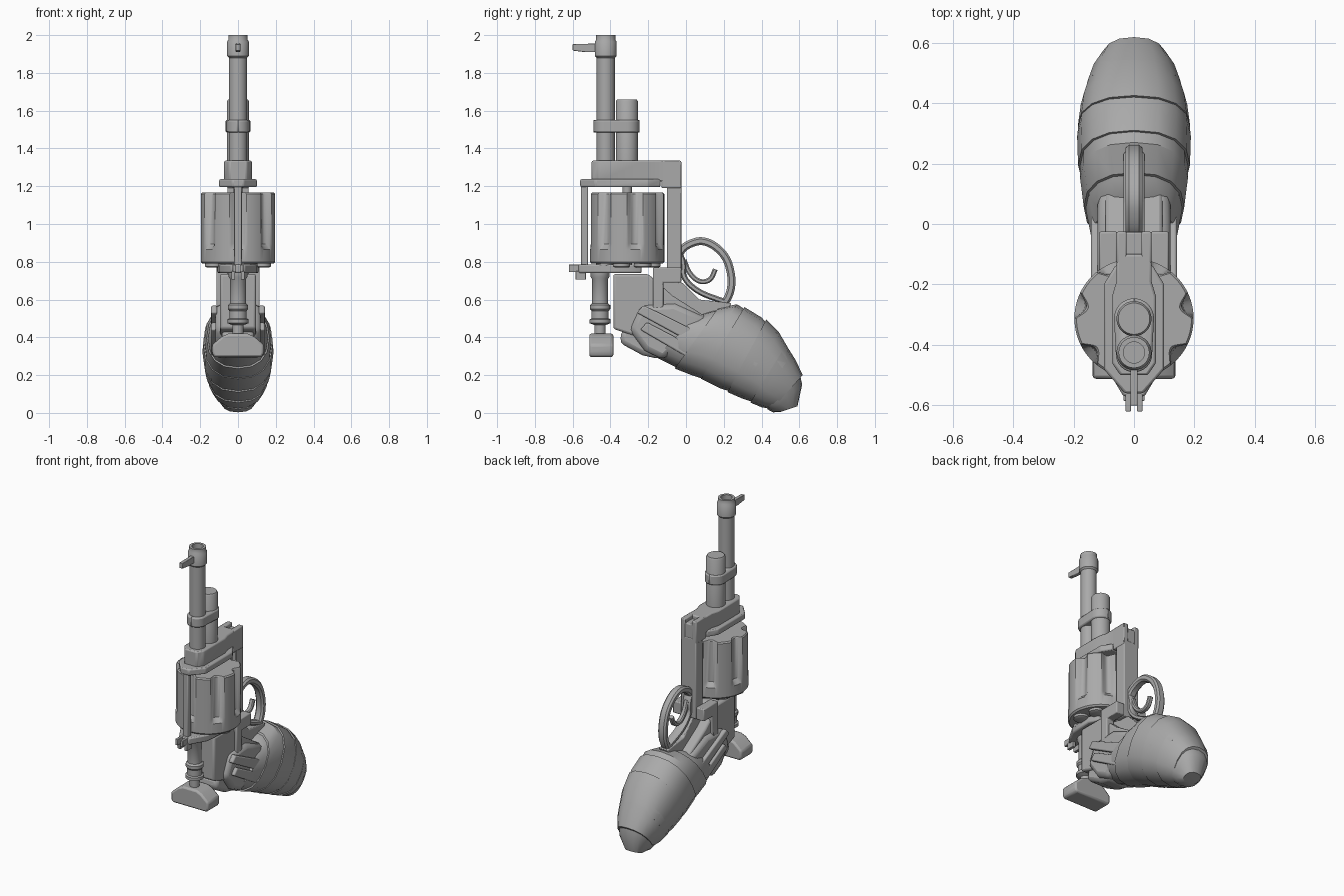
import bpy, math
from math import sin, cos, pi, radians
from mathutils import Vector

if "Cube" in bpy.data.objects:
    bpy.data.objects.remove(bpy.data.objects["Cube"], do_unlink=True)

steel = bpy.data.materials.new("plain grey")
steel.use_nodes = True
GREY = (0.4, 0.4, 0.4, 1)
steel.diffuse_color = GREY
steel.node_tree.nodes["Principled BSDF"].inputs["Base Color"].default_value = GREY


def finish(name, verts, faces, bevel=0, smooth=True):
    mesh = bpy.data.meshes.new(name)
    mesh.from_pydata(verts, [], faces)
    mesh.materials.append(steel)
    obj = bpy.data.objects.new(name, mesh)
    bpy.context.collection.objects.link(obj)
    bpy.ops.object.select_all(action="DESELECT")
    obj.select_set(True)
    bpy.context.view_layer.objects.active = obj
    bpy.ops.object.mode_set(mode="EDIT")
    bpy.ops.mesh.select_all(action="SELECT")
    bpy.ops.mesh.normals_make_consistent(inside=False)
    bpy.ops.object.mode_set(mode="OBJECT")
    if bevel:
        mod = obj.modifiers.new("soft edge", "BEVEL")
        mod.width, mod.segments, mod.limit_method = bevel, 2, "ANGLE"
    if smooth:
        bpy.ops.object.shade_smooth_by_angle(angle=radians(35))
    return obj


def loft(name, rings, closed=False, **kw):
    """Skin a list of rings that share one point count."""
    n, count = len(rings[0]), len(rings)
    faces = []
    for i in range(count if closed else count - 1):
        a, b = i * n, (i + 1) % count * n
        faces += [(a + j, a + (j + 1) % n, b + (j + 1) % n, b + j) for j in range(n)]
    if not closed:
        faces += [tuple(range(n)), tuple(range((count - 1) * n, count * n))]
    return finish(name, [p for r in rings for p in r], faces, **kw)


def turned(name, y, profile, x=0, n=28):
    """Upright turned part from (radius, height) pairs."""
    return loft(name, [[(x + r * cos(2 * pi * k / n), y + r * sin(2 * pi * k / n), z)
                        for k in range(n)] for r, z in profile])


def side_plate(name, outline, x0, x1, bevel=0.006):
    """Side outline in (y, z) given thickness across x."""
    return loft(name, [[(x, y, z) for y, z in outline] for x in (x0, x1)], bevel=bevel)


def flat_plate(name, half, z0, z1, bevel=0.008):
    """Half plan in (x, y), mirrored across x and raised from z0 to z1."""
    plan = half + [(-x, y) for x, y in reversed(half)]
    return loft(name, [[(x, y, z) for x, y in plan] for z in (z0, z1)], bevel=bevel)


def box(name, x0, x1, y0, y1, z0, z1, bevel=0.006):
    return side_plate(name, [(y0, z0), (y1, z0), (y1, z1), (y0, z1)], x0, x1, bevel)


# Barrel, the shorter tube behind it, and the band joining them
turned("barrel", -0.425, [(.048, 1.3), (.048, 1.88), (.058, 1.89), (.058, 1.965),
                          (.051, 1.975), (.051, 2.0), (.035, 2.0), (.035, 1.95)])
turned("rear_tube", -0.313, [(.058, 1.3), (.058, 1.65), (.052, 1.66)])
capsule = [(r * cos(a), cy + r * sin(a)) for r, cy, lo in ((.06, -.43, -90), (.066, -.312, 0))
           for a in [radians(lo + 90 * k / 8) for k in range(9)]]
flat_plate("barrel_band", capsule, 1.485, 1.55)
side_plate("front_sight", [(-.47, 1.91), (-.535, 1.91), (-.6, 1.918), (-.6, 1.953), (-.47, 1.955)],
           -.012, .012, .003)

# Cage around the cylinder
flat_plate("upper_block", [(.045, -.5), (.073, -.46), (.073, -.24), (.058, -.19), (.058, -.1)], 1.225, 1.335)
for s in (-1, 1):
    box("rear_block_cheek", s * .024, s * .058, -.13, -.025, 1.19, 1.335)
box("rear_sight_floor", -.03, .03, -.13, -.027, 1.19, 1.31)
flat_plate("upper_plate", [(.03, -.56), (.1, -.48), (.1, -.2), (.06, -.135)], 1.195, 1.237)
box("rear_strap", -.056, .056, -.1, -.025, .69, 1.22)
box("front_strap", -.02, .02, -.555, -.518, .78, 1.22)
flat_plate("lower_plate", [(.035, -.57), (.1, -.46), (.11, -.3), (.08, -.235)], .74, .785)
for s in (-1, 1):
    box("latch_prong", s * .01, s * .028, -.62, -.53, .745, .785, .003)
    box("latch_ear", s * .015, s * .035, -.585, -.53, .705, .75, .003)

# Fluted cylinder with seven chambers
CY, FLUTES, STEPS = -.312, 7, 20


def cylinder_ring(radius, z, depth):
    ring = []
    for k in range(FLUTES * STEPS):
        u = abs(k % STEPS - STEPS / 2) / (STEPS / 2)
        cut = depth * max(0, 1 - ((1 - u) / .48) ** 2)
        a = -pi / 2 + 2 * pi * k / (FLUTES * STEPS)
        ring.append(((radius - cut) * cos(a), CY + (radius - cut) * sin(a), z))
    return ring


loft("cylinder", [cylinder_ring(*v) for v in
                  ((.188, .79, 0), (.197, .8, 0), (.197, .865, 0), (.197, .895, .03),
                   (.197, 1.158, .035), (.19, 1.166, .035))])
turned("cylinder_pin", CY, [(.025, .75), (.025, 1.21)])
for k in range(FLUTES):
    a = -pi / 2 + 2 * pi * (k + .5) / FLUTES
    turned("cartridge_rim", CY + .132 * sin(a), [(.046, .795), (.046, .775), (.036, .77)],
           x=.132 * cos(a), n=16)

# Ejector rod and its wide knob
turned("ejector_tube", -.455, [(.05, .75), (.05, .72), (.043, .71), (.043, .58), (.054, .57),
                               (.054, .55), (.046, .54), (.046, .5), (.056, .495), (.056, .475),
                               (.03, .465), (.03, .4)])
knob = [(-.125, .295), (.125, .295), (.137, .315), (.137, .36), (.085, .405), (.05, .42),
        (-.05, .42), (-.085, .405), (-.137, .36), (-.137, .315)]
loft("ejector_knob", [[(x, y, z) for x, z in knob] for y in (-.512, -.385)], bevel=.014)

# Frame body and grip core
side_plate("frame_body", [(-.385, .735), (-.2, .735), (-.07, .62), (.12, .5), (-.1, .3), (-.25, .4),
                          (-.385, .445)], -.095, .095, .012)
side_plate("frame_spine", [(-.2, .72), (-.1, .7), (-.02, .69), (.07, .6), (.24, .58), (.2, .5), (-.1, .5)],
           -.034, .034)
side_plate("grip_core", [(-.24, .57), (-.06, .58), (.12, .5), (-.12, .28), (-.22, .33), (-.3, .44)],
           -.12, .12, .03)
side_plate("grip_heel", [(-.34, .44), (-.2, .46), (-.1, .35), (-.14, .285), (-.23, .305), (-.35, .37)],
           -.085, .085, .025)
for s in (-1, 1):
    side_plate("side_bracket", [(-.175, .535), (-.12, .56), (-.12, .69), (-.025, .69), (-.025, .77),
                                (-.175, .77)], s * .055, s * .115)
    for drop in (0, .09):
        side_plate("grip_rib", [(-.26 + drop * .2, .53 - drop), (-.225 + drop * .2, .57 - drop),
                                (.08, .42 - drop), (.05, .36 - drop)], s * .11, s * .142, .008)


# Trigger guard and trigger as swept strips
def sweep(name, path, thick, width):
    curve = [Vector(p) for p in path]
    for _ in range(3):  # corner cutting rounds the path
        cut = [curve[0]]
        for p, q in zip(curve, curve[1:]):
            cut += [p.lerp(q, .25), p.lerp(q, .75)]
        curve = cut + [curve[-1]]
    rings = []
    for i, p in enumerate(curve):
        t = (curve[min(i + 1, len(curve) - 1)] - curve[max(i - 1, 0)]).normalized()
        side = Vector((-t.y, t.x)) * thick / 2
        rings.append([(x, *(p + s * side)) for x, s in
                      ((-width, -.5), (-width, .5), (-width * .6, 1), (width * .6, 1),
                       (width, .5), (width, -.5), (width * .6, -1), (-width * .6, -1))])
    loft(name, rings)


sweep("trigger_guard", [(-.04, .84), (.0, .89), (.1, .92), (.21, .84), (.245, .72), (.235, .63), (.19, .56)],
      .042, .028)
sweep("guard_root", [(-.04, .86), (-.01, .79), (-.02, .72), (.06, .64), (.2, .59)], .03, .028)
sweep("trigger", [(-.01, .81), (.015, .74), (.07, .69), (.13, .7), (.155, .76)], .026, .016)


# Cloth wrap: slanted overlapping bands down the grip
def band_ring(top, bottom, half, n=16):
    t, b = Vector(top), Vector(bottom)
    mid, up = (t + b) / 2, (t - b) / 2
    ring = []
    for k in range(n):
        c, s = cos(2 * pi * k / n), sin(2 * pi * k / n)
        grow = lambda v: math.copysign(abs(v) ** .85, v)
        ring.append((half * grow(c), *(mid + up * grow(s))))
    return ring


BANDS = [
    (((.06, .515), (-.16, .295), .14), ((.15, .545), (-.07, .25), .158), ((.27, .55), (.04, .2), .165)),
    (((.17, .555), (-.06, .235), .166), ((.27, .575), (.03, .2), .178), ((.37, .51), (.15, .16), .178)),
    (((.31, .56), (.08, .18), .185), ((.4, .505), (.18, .13), .188), ((.48, .42), (.28, .1), .178)),
    (((.425, .495), (.22, .11), .186), ((.49, .43), (.3, .075), .176), ((.56, .31), (.38, .05), .15)),
    (((.53, .36), (.34, .055), .163), ((.58, .28), (.4, .03), .142), ((.618, .2), (.455, .02), .11)),
    (((.6, .22), (.43, .02), .115), ((.615, .15), (.46, .003), .095), ((.59, .035), (.5, .005), .055)),
]
for band in BANDS:
    loft("grip_wrap", [band_ring(*r) for r in band], smooth=True)
